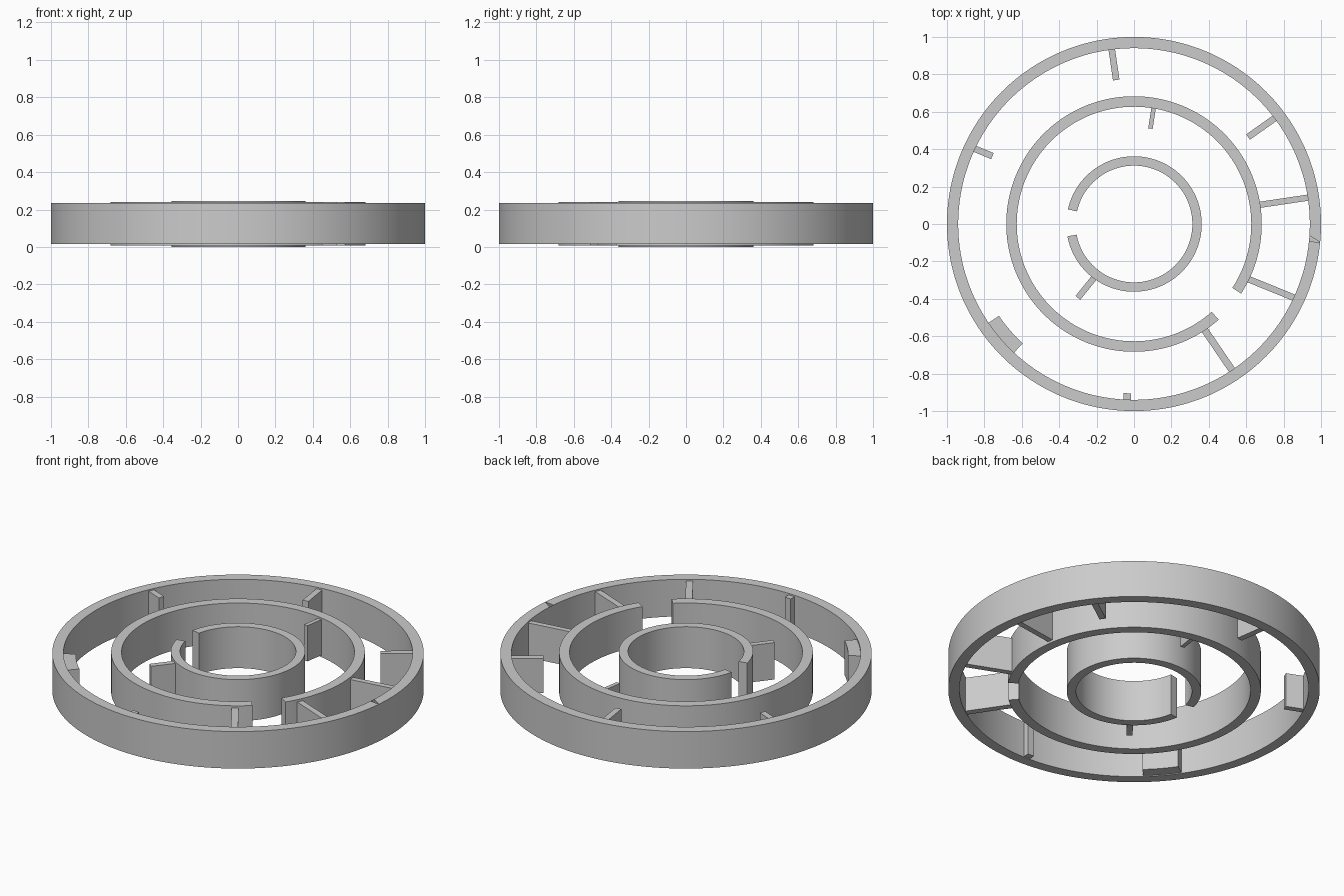
import bpy, bmesh, math
from mathutils import Vector

if "Cube" in bpy.data.objects:
    bpy.data.objects.remove(bpy.data.objects["Cube"])


def finish(bm, name, smooth=False):
    bmesh.ops.recalc_face_normals(bm, faces=bm.faces)
    me = bpy.data.meshes.new(name)
    bm.to_mesh(me)
    bm.free()
    ob = bpy.data.objects.new(name, me)
    bpy.context.collection.objects.link(ob)
    if smooth:
        bpy.ops.object.select_all(action='DESELECT')
        ob.select_set(True)
        bpy.context.view_layer.objects.active = ob
        bpy.ops.object.shade_smooth_by_angle(angle=math.radians(30))
    return ob


def arc_wall(name, r_in, r_out, z0, z1, a0, a1, segs, chip=None):
    """Rectangular section swept round z from a0 to a1 degrees."""
    bm = bmesh.new()
    closed = abs(a1 - a0) >= 360
    rows = []
    for i in range(segs if closed else segs + 1):
        a = math.radians(a0 + (a1 - a0) * i / segs)
        c, s = math.cos(a), math.sin(a)
        rows.append([bm.verts.new((r * c, r * s, z)) for r, z in
                     ((r_in, z0), (r_out, z0), (r_out, z1), (r_in, z1))])
    for i in range(segs):
        p, q = rows[i], rows[(i + 1) % len(rows)]
        for k in range(4):
            m = (k + 1) % 4
            if i == chip and k == 2:      # small open chip in the top rim
                bm.faces.new((p[2], q[2], q[3]))
            else:
                bm.faces.new((p[k], p[m], q[m], q[k]))
    if not closed:
        bm.faces.new(rows[0])
        bm.faces.new(rows[-1])
    return finish(bm, name, True)


def rib(name, p, q, width, z0, z1):
    """Flat upright wall from p to q."""
    p, q = Vector(p), Vector(q)
    d = (q - p).normalized()
    n = Vector((-d.y, d.x)) * width / 2
    bm = bmesh.new()
    f = bm.faces.new([bm.verts.new((v.x, v.y, z0))
                      for v in (p + n, p - n, q - n, q + n)])
    up = bmesh.ops.extrude_face_region(bm, geom=[f], use_keep_orig=True)
    bmesh.ops.translate(bm, vec=(0, 0, z1 - z0),
                        verts=[v for v in up['geom'] if isinstance(v, bmesh.types.BMVert)])
    finish(bm, name)


# Three concentric ring walls; the inner two are open
arc_wall("outer_ring", 0.94, 1.0, 0.015, 0.235, 0, 360, 192, chip=189)
arc_wall("middle_ring", 0.627, 0.683, 0.007, 0.24, -33, 311.5, 144)
arc_wall("inner_ring", 0.312, 0.362, 0.0, 0.246, -169.5, 167.5, 120)

# Thick curved block on the outer ring
arc_wall("curved_block", 0.873, 0.96, 0.02, 0.225, 214.2, 227, 12)

# Ribs on the outer ring, some reaching the middle ring
outer_ribs = [
    ((-0.095, 0.77), (-0.122, 0.955), 0.035),
    ((0.61, 0.465), (0.77, 0.578), 0.035),
    ((-0.757, 0.363), (-0.87, 0.41), 0.035),
    ((0.655, 0.10), (0.945, 0.143), 0.033),
    ((0.60, -0.29), (0.87, -0.40), 0.035),
    ((0.37, -0.555), (0.53, -0.79), 0.038),
    ((-0.035, -0.905), (-0.037, -0.955), 0.04),
]
for i, (p, q, w) in enumerate(outer_ribs):
    rib(f"outer_rib_{i + 1}", p, q, w, 0.02, 0.226)

# Single ribs on the middle and inner rings
rib("middle_rib", (0.088, 0.51), (0.108, 0.64), 0.024, 0.018, 0.23)
rib("inner_rib", (-0.30, -0.395), (-0.195, -0.265), 0.033, 0.015, 0.234)
